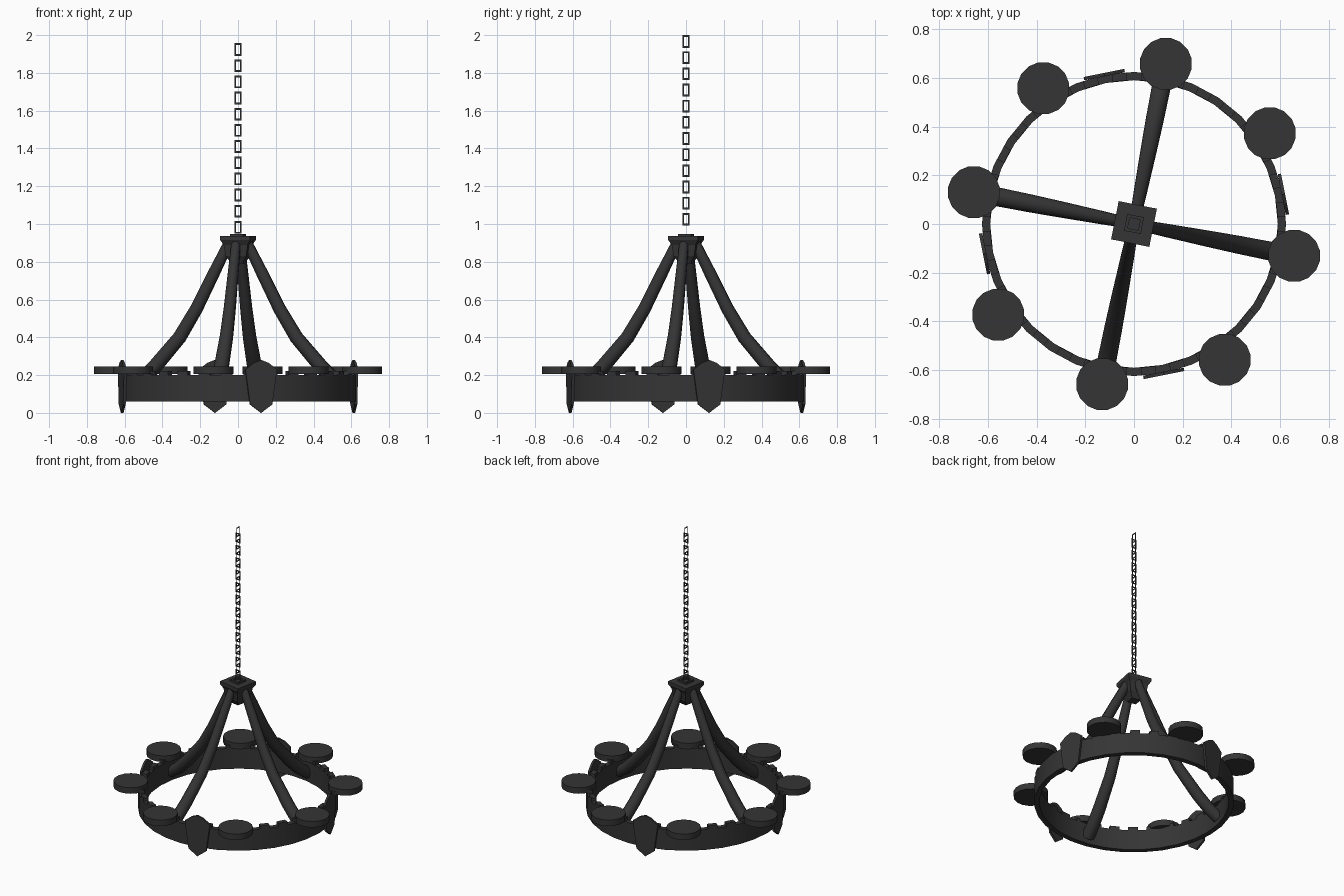
import bpy, bmesh
from math import sin, cos, pi, radians
from mathutils import Vector, Matrix

if "Cube" in bpy.data.objects:
    bpy.data.objects.remove(bpy.data.objects["Cube"])

iron = bpy.data.materials.new("dark_iron")
iron.diffuse_color = (0.035, 0.035, 0.035, 1)
iron.use_nodes = True
iron.node_tree.nodes["Principled BSDF"].inputs["Base Color"].default_value = iron.diffuse_color
TURN = radians(-11.25)


def finish(name, bm, smooth=None, fix=True):
    if fix:
        bmesh.ops.recalc_face_normals(bm, faces=bm.faces)
    me = bpy.data.meshes.new(name)
    bm.to_mesh(me)
    bm.free()
    me.materials.append(iron)
    ob = bpy.data.objects.new(name, me)
    bpy.context.collection.objects.link(ob)
    if smooth:
        bpy.ops.object.select_all(action='DESELECT')
        ob.select_set(True)
        bpy.context.view_layer.objects.active = ob
        bpy.ops.object.shade_smooth_by_angle(angle=radians(smooth))
    return ob


def skin(bm, loops, caps=True, closed=False):
    rows = [[bm.verts.new(p) for p in loop] for loop in loops]
    n = len(rows[0])
    pairs = list(zip(rows, rows[1:])) + ([(rows[-1], rows[0])] if closed else [])
    for a, b in pairs:
        for i in range(n):
            j = (i + 1) % n
            bm.faces.new((a[i], a[j], b[j], b[i]))
    if caps and not closed:
        bm.faces.new(rows[0])
        bm.faces.new(rows[-1])


def circle(r, z, n, rot=0.0):
    return [Vector((r * cos(rot + 2 * pi * i / n), r * sin(rot + 2 * pi * i / n), z)) for i in range(n)]


def box(bm, size, mat):
    bmesh.ops.create_cube(bm, size=1, matrix=mat @ Matrix.Diagonal((*size, 1)))


def spin(angle):
    return Matrix.Rotation(angle, 4, 'Z')


# Hoop
bm = bmesh.new()
skin(bm, [circle(r, z, 32, TURN) for r, z in ((0.59, 0.06), (0.624, 0.06), (0.624, 0.20), (0.59, 0.20))],
     closed=True)
finish("hoop", bm, 30)

# Small raised blocks along the hoop top
bm = bmesh.new()
for i in range(32):
    box(bm, (0.032, 0.06, 0.03), spin(TURN + (i + 0.5) * 2 * pi / 32) @ Matrix.Translation((0.605, 0, 0.207)))
finish("hoop_blocks", bm)

# Candle plates
for i in range(8):
    bm = bmesh.new()
    skin(bm, [circle(0.108, 0.205, 16), circle(0.108, 0.246, 16)])
    bm.transform(spin(TURN + i * pi / 4) @ Matrix.Translation((0.67, 0, 0)))
    finish("candle_plate", bm, 30)

# Shield plates on the outside of the hoop
outline = [(0, 0), (0.06, 0.045), (0.085, 0.23), (0.04, 0.265), (0, 0.28),
           (-0.04, 0.265), (-0.085, 0.23), (-0.06, 0.045)]
for i in range(4):
    bm = bmesh.new()
    skin(bm, [[Vector((r, y, z)) for y, z in outline] for r in (0.618, 0.632)])
    bm.transform(spin(-TURN + i * pi / 2))
    finish("shield_plate", bm)

# Curved arms: radius, height, width, depth along the path
path = [(0.045, 0.91, 0.05, 0.055), (0.13, 0.74, 0.058, 0.065), (0.225, 0.55, 0.065, 0.07),
        (0.315, 0.40, 0.072, 0.075), (0.45, 0.243, 0.08, 0.08), (0.53, 0.165, 0.082, 0.08),
        (0.60, 0.115, 0.085, 0.08)]
for k in range(4):
    bm = bmesh.new()
    loops = []
    for i, (r, z, w, d) in enumerate(path):
        a, b = path[max(i - 1, 0)], path[min(i + 1, len(path) - 1)]
        t = Vector((b[0] - a[0], 0, b[1] - a[1])).normalized()
        nrm = Vector((-t.z, 0, t.x))
        loops.append([Vector((r, 0, z)) + nrm * (d / 2 * cos(q)) + Vector((0, w / 2 * sin(q), 0))
                      for q in [pi / 8 + pi / 4 * s for s in range(8)]])
    skin(bm, loops)
    bm.transform(spin(TURN + k * pi / 2))
    finish("arm", bm, 50)

# Square hub, flared at the top
bm = bmesh.new()
skin(bm, [circle(h * 2 ** 0.5, z, 4, TURN + pi / 4)
          for h, z in ((0.03, 0.79), (0.055, 0.83), (0.065, 0.89), (0.08, 0.915), (0.08, 0.936))])
finish("hub", bm)

# Chain socket
bm = bmesh.new()
skin(bm, [circle(h * 2 ** 0.5, z, 4, TURN + pi / 4)
          for h, z in ((0.035, 0.93), (0.035, 0.948), (0.022, 0.948), (0.022, 0.938))])
finish("chain_socket", bm)

# Chain of flat rectangular links, alternately crossed
bm = bmesh.new()
for i in range(24):
    z = 1.9665 - i * 0.0428
    turn = spin(pi / 2 if i % 2 == 0 else 0)
    loops = [[turn @ Vector((sx * w, 0, z + sz * h)) for sx, sz in ((-1, -1), (1, -1), (1, 1), (-1, 1))]
             for w, h in ((0.019, 0.0335), (0.010, 0.0235))]
    skin(bm, loops, caps=False)
finish("chain", bm)
